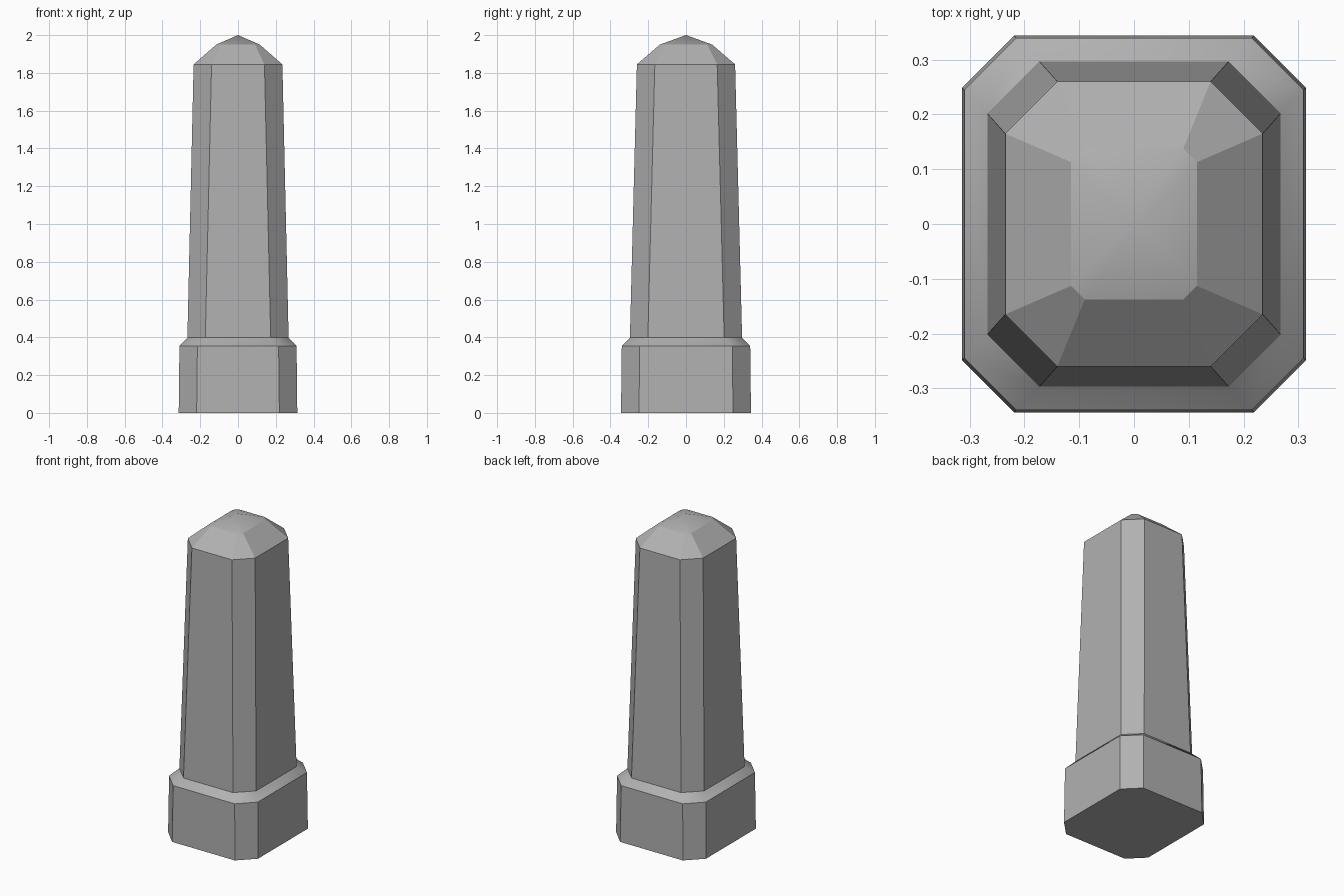
import bpy, bmesh
from math import radians

if "Cube" in bpy.data.objects:
    bpy.data.objects.remove(bpy.data.objects["Cube"])


def ring(bm, hx, hy, c, z):
    """Rectangle with corners cut by c, as eight vertices going round."""
    quarter = [(hx, hy - c), (hx - c, hy)]
    pts = []
    for sx, sy in ((1, 1), (-1, 1), (-1, -1), (1, -1)):
        q = quarter if sx * sy > 0 else quarter[::-1]
        pts += [(sx * x, sy * y) for x, y in q]
    return [bm.verts.new((x, y, z)) for x, y in pts]


# Stone post profile: half width, half depth, corner cut, height
profile = [
    (0.314, 0.344, 0.095, 0.0),     # plinth bottom
    (0.310, 0.340, 0.095, 0.355),   # plinth top
    (0.268, 0.297, 0.095, 0.398),   # sloped collar, shaft foot
    (0.235, 0.260, 0.095, 1.845),   # shaft top
    (0.115, 0.138, 0.025, 1.95),    # cap shoulder
]

bm = bmesh.new()
rings = [ring(bm, *p) for p in profile]
bm.faces.new(rings[0][::-1])
for a, b in zip(rings, rings[1:]):
    for i in range(8):
        j = (i + 1) % 8
        bm.faces.new((a[i], a[j], b[j], b[i]))

# Low pointed cap
apex = bm.verts.new((0, 0, 2.0))
for i in range(8):
    bm.faces.new((rings[-1][i], rings[-1][(i + 1) % 8], apex))
bmesh.ops.recalc_face_normals(bm, faces=bm.faces)

mesh = bpy.data.meshes.new("stone_post")
bm.to_mesh(mesh)
bm.free()
post = bpy.data.objects.new("stone_post", mesh)
bpy.context.collection.objects.link(post)

# Dark grey stone
stone = bpy.data.materials.new("dark_stone")
stone.diffuse_color = (0.44, 0.44, 0.44, 1)
stone.use_nodes = True
stone.node_tree.nodes["Principled BSDF"].inputs["Base Color"].default_value = stone.diffuse_color
mesh.materials.append(stone)

# Crisp main edges, soft collar and tip, flat cap facets
bpy.context.view_layer.objects.active = post
post.select_set(True)
bpy.ops.object.shade_smooth_by_angle(angle=radians(35))
for f in mesh.polygons:
    if 1.85 < f.center.z < 1.95:
        f.use_smooth = False
